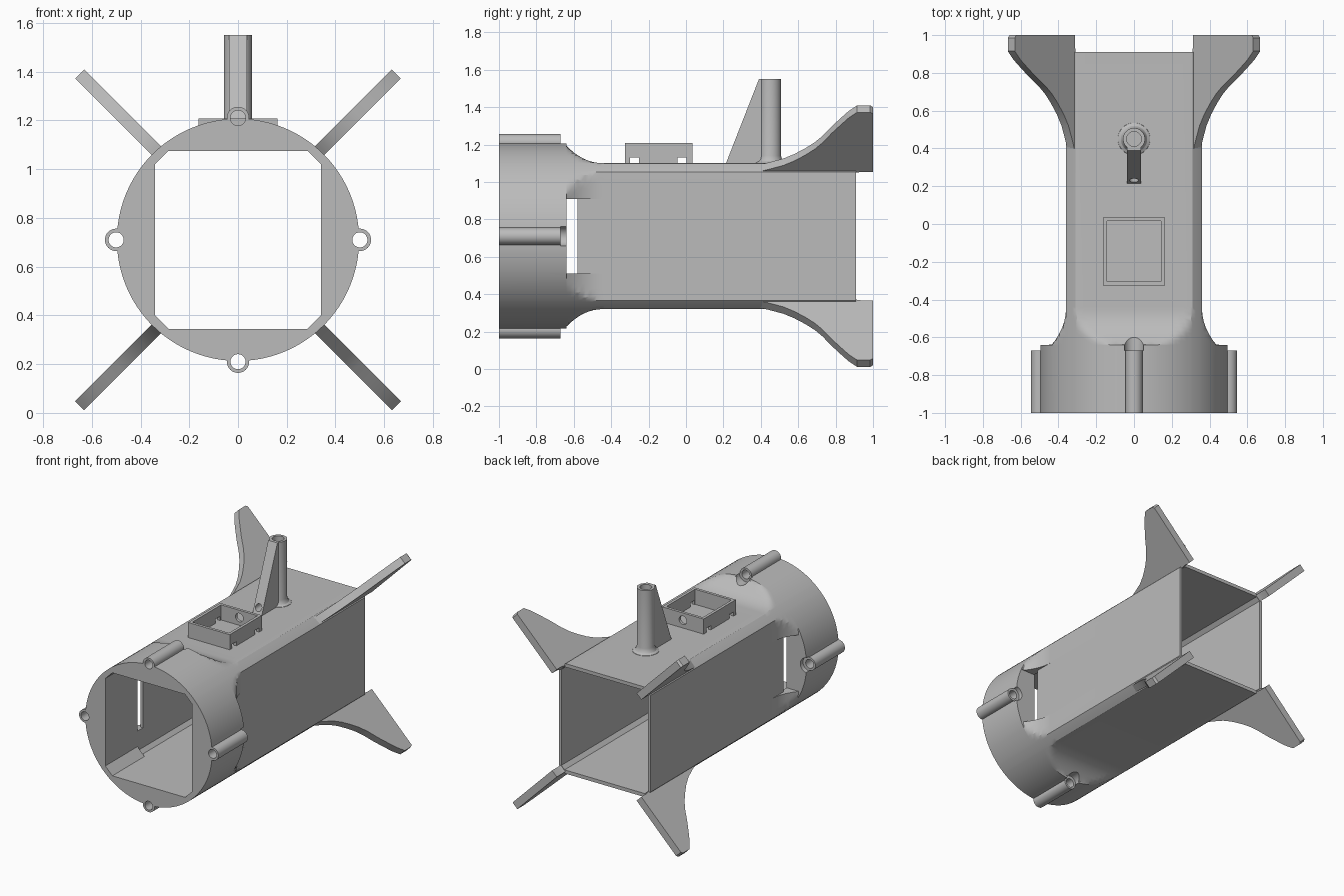
import bpy, bmesh, math
from mathutils import Vector

if "Cube" in bpy.data.objects:
    bpy.data.objects.remove(bpy.data.objects["Cube"], do_unlink=True)

GREY = (0.5, 0.5, 0.5, 1)
mat = bpy.data.materials.new("light grey plastic")
mat.use_nodes = True
mat.diffuse_color = GREY
mat.node_tree.nodes["Principled BSDF"].inputs["Base Color"].default_value = GREY

CZ = 0.71       # height of the long axis
R = 0.497       # radius of the front collar
HX, HZ = 0.36, 0.39   # half width and half height of the tube
parts = []


def loft(name, rings):
    """Closed solid through matching rings of points."""
    bm = bmesh.new()
    loops = [[bm.verts.new(p) for p in ring] for ring in rings]
    n = len(loops[0])
    for a, b in zip(loops, loops[1:]):
        for i in range(n):
            j = (i + 1) % n
            bm.faces.new((a[i], a[j], b[j], b[i]))
    bm.faces.new(loops[0])
    bm.faces.new(loops[-1])
    bmesh.ops.recalc_face_normals(bm, faces=bm.faces)
    me = bpy.data.meshes.new(name)
    bm.to_mesh(me)
    bm.free()
    me.materials.append(mat)
    ob = bpy.data.objects.new(name, me)
    bpy.context.collection.objects.link(ob)
    return ob


def prism(name, pts, a, b, axis):
    place = {"x": lambda p, t: (t, p[0], p[1]),
             "y": lambda p, t: (p[0], t, p[1]),
             "z": lambda p, t: (p[0], p[1], t)}[axis]
    return loft(name, [[place(p, t) for p in pts] for t in (a, b)])


def rect(u0, u1, v0, v1):
    return [(u0, v0), (u1, v0), (u1, v1), (u0, v1)]


def circle(u, v, r, n=32):
    return [(u + r * math.cos(2 * math.pi * i / n),
             v + r * math.sin(2 * math.pi * i / n)) for i in range(n)]


def combine(ob, other, op="DIFFERENCE"):
    """Apply a boolean and discard the helper solid."""
    mod = ob.modifiers.new("combine", "BOOLEAN")
    mod.operation, mod.object, mod.solver = op, other, "EXACT"
    dg = bpy.context.evaluated_depsgraph_get()
    me = bpy.data.meshes.new_from_object(ob.evaluated_get(dg))
    ob.modifiers.clear()
    ob.data = me
    bpy.data.objects.remove(other, do_unlink=True)


# Body: round collar flaring down to a chamfered square tube
angles = [2 * math.pi * i / 96 for i in range(96)]
for ca in (math.atan2(HZ, 0.31), math.atan2(0.343, HX)):
    angles += [ca, math.pi - ca, math.pi + ca, 2 * math.pi - ca]
angles.sort()


def section(y, hx, hz):
    ring = []
    for a in angles:
        c, s = math.cos(a), math.sin(a)
        r = min(R, hx / max(abs(c), 1e-6), hz / max(abs(s), 1e-6))
        ring.append((r * c, y, CZ + r * s))
    return ring


rings = [section(-1, 1, 1), section(-0.64, 1, 1)]
STEPS = 10
for i in range(STEPS + 1):
    t = 1 - i / STEPS
    grow = t ** 2.2
    rings.append(section(-0.638 + 0.2 * (1 - t), HX + 0.075 * grow, HZ + 0.092 * grow))
rings.append(section(0.91, HX, HZ))
body = loft("body_tube", rings)


def bore_shape(c):
    x, z = 0.34, 0.365
    pts = [(x - c, z), (x, z - c), (x, c - z), (x - c, -z),
           (c - x, -z), (-x, c - z), (-x, z - c), (c - x, z)]
    return [(u, v + CZ) for u, v in pts]


# Hollow inside, with bigger corner fills in the collar
combine(body, prism("bore", bore_shape(0.025), -0.64, 1.1, "y"))
combine(body, prism("collar_bore", bore_shape(0.055), -1.1, -0.63, "y"))

# Side slots and the pockets leading to them
combine(body, prism("slot", rect(-0.64, -0.58, 0.51, 0.91), -0.7, 0.7, "x"))
for s in (-1, 1):
    combine(body, prism("pocket", rect(-0.64, -0.42, 0.51, 0.91), s * HX, s * 0.6, "x"))

# Four screw lugs on the collar
for k in range(4):
    lx = 0.5 * round(math.cos(k * math.pi / 2))
    lz = CZ + 0.5 * round(math.sin(k * math.pi / 2))
    combine(body, prism("lug_recess", circle(lx, lz, 0.052), -0.67, -0.42, "y"))
    combine(body, prism("lug", circle(lx, lz, 0.046), -1, -0.67, "y"), "UNION")
    combine(body, prism("lug_hole", circle(lx, lz, 0.031), -1.1, -0.6, "y"))
parts.append(body)

# Four curved corner fins at the rear: (y, distance out from the corner)
fin_profile = [(0.38, -0.01), (0.44, 0.01), (0.52, 0.04), (0.58, 0.075), (0.64, 0.12),
               (0.69, 0.165), (0.73, 0.212), (0.78, 0.285), (0.83, 0.35), (0.87, 0.4),
               (0.915, 0.442), (0.985, 0.442), (1, 0.43), (1, -0.008), (0.945, -0.008),
               (0.92, -0.012), (0.905, -0.016)]
for sx, side in ((-1, "right"), (1, "left")):
    for sz, level in ((-1, "lower"), (1, "upper")):
        out = Vector((sx, 0, sz)).normalized()
        across = Vector((sx, 0, -sz)).normalized() * 0.026
        root = Vector((sx * 0.337, 0, CZ + sz * 0.368))
        parts.append(loft(f"{level}_{side}_fin", [
            [root + out * d + Vector((0, y, 0)) + across * e for y, d in fin_profile]
            for e in (-1, 1)]))

# Open tray on top, standing on short feet
tray = prism("top_tray", rect(-0.163, 0.163, -0.325, 0.035), 1.09, 1.207, "z")
combine(tray, prism("tray_inside", rect(-0.143, 0.143, -0.305, 0.015), 1.0, 1.3, "z"))
for y in (-0.3, -0.045):
    combine(tray, prism("foot_gap", rect(y, y + 0.048, 1.0, 1.13), -0.3, 0.3, "x"))
combine(tray, prism("tray_hole", circle(0, 1.155, 0.03), -0.05, 0.1, "y"))
parts.append(tray)

# Hollow post with a sloping web and a flared foot
TY = 0.45
levels = [(0.09, 1.09), (0.085, 1.102), (0.07, 1.11), (0.063, 1.12), (0.058, 1.14), (0.058, 1.55)]
post = loft("antenna_post", [[(x, y, z) for x, y in circle(0, TY, r)] for r, z in levels])
web = [(0.21, 1.09), (TY, 1.09), (TY, 1.55), (0.39, 1.55)]
combine(post, prism("web", web, -0.036, 0.036, "x"), "UNION")
combine(post, prism("post_bore", circle(0, TY, 0.039), 1.115, 1.6, "z"))
combine(post, prism("cable_hole", circle(0, 1.143, 0.024), 0.15, TY, "y"))
parts.append(post)

# Smooth the curved surfaces, keep hard edges
bpy.ops.object.select_all(action="DESELECT")
for ob in parts:
    ob.select_set(True)
bpy.context.view_layer.objects.active = body
bpy.ops.object.shade_smooth_by_angle(angle=math.radians(25))
